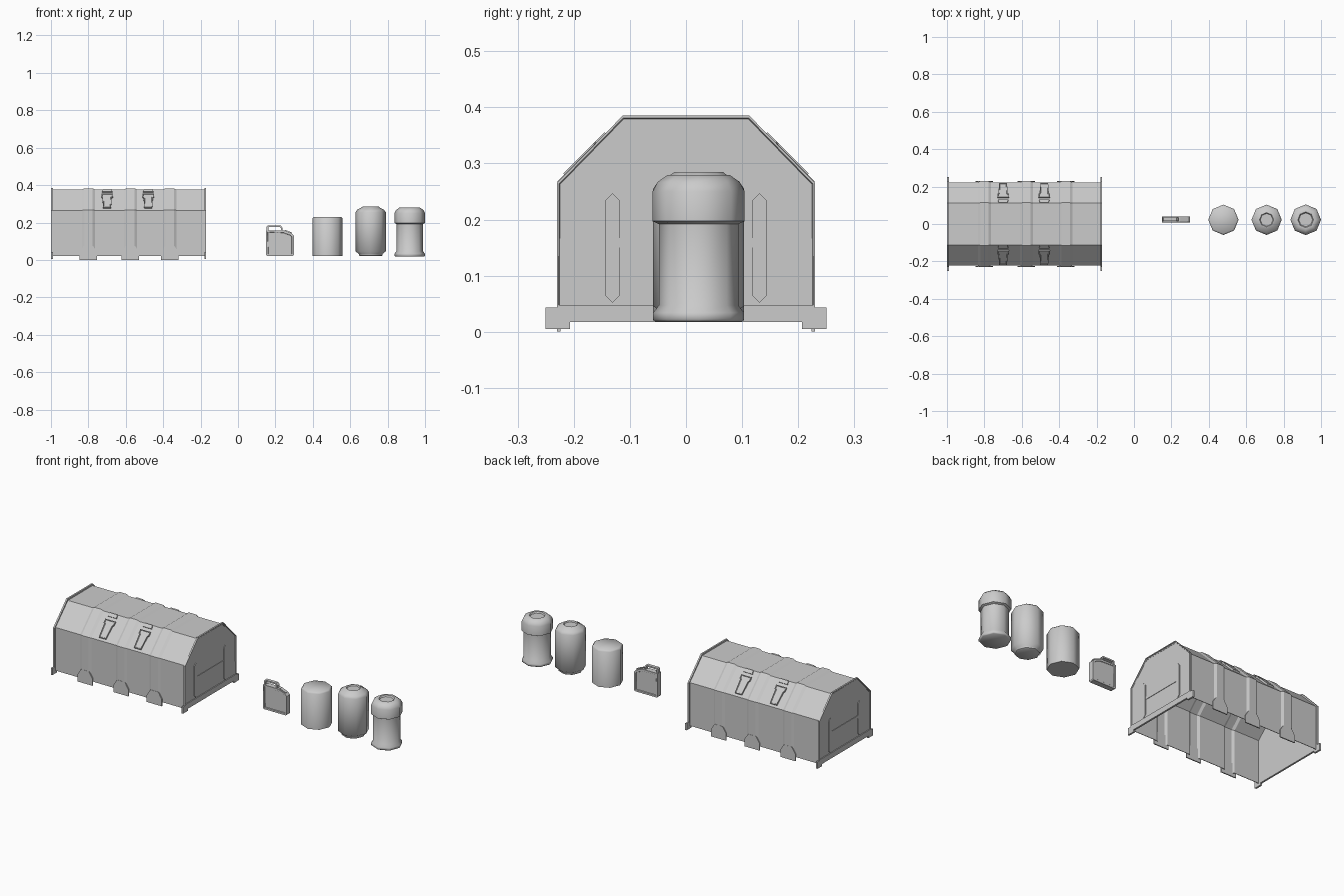
import bpy, bmesh, math
from mathutils import Matrix, Vector

if "Cube" in bpy.data.objects:
    bpy.data.objects.remove(bpy.data.objects["Cube"])

def finish(name, bm, smooth=None):
    bmesh.ops.remove_doubles(bm, verts=bm.verts, dist=1e-5)
    bmesh.ops.recalc_face_normals(bm, faces=bm.faces)
    me = bpy.data.meshes.new(name)
    bm.to_mesh(me)
    bm.free()
    ob = bpy.data.objects.new(name, me)
    bpy.context.collection.objects.link(ob)
    if smooth:
        me.shade_smooth()
        me.set_sharp_from_angle(angle=math.radians(smooth))
    return ob

def frame(origin, xa, ya):
    xa, ya = Vector(xa).normalized(), Vector(ya).normalized()
    m = Matrix((xa, ya, xa.cross(ya))).transposed().to_4x4()
    return Matrix.Translation(origin) @ m

def prism(name, pts, depth, mat, inset=0, sink=0, both=False, bevel=0):
    """Outline in the local XY plane, extruded along local Z, optional sunken panel."""
    bm = bmesh.new()
    lo = [bm.verts.new((x, y, 0)) for x, y in pts]
    hi = [bm.verts.new((x, y, depth)) for x, y in pts]
    caps = [bm.faces.new(hi), bm.faces.new(lo[::-1])]
    n = len(pts)
    for i in range(n):
        bm.faces.new((lo[i], lo[(i + 1) % n], hi[(i + 1) % n], hi[i]))
    bmesh.ops.recalc_face_normals(bm, faces=bm.faces)
    if inset:
        for f in caps if both else caps[:1]:
            bmesh.ops.inset_region(bm, faces=[f], thickness=inset)
            bmesh.ops.inset_region(bm, faces=[f], thickness=0.002, depth=-sink)
    bm.transform(mat)
    ob = finish(name, bm)
    if bevel:
        mod = ob.modifiers.new("bevel", 'BEVEL')
        mod.width, mod.segments = bevel, 1
    return ob

def rect(x0, x1, y0, y1):
    return [(x0, y0), (x1, y0), (x1, y1), (x0, y1)]

def mirrored(pts):
    return pts + [(-x, y) for x, y in reversed(pts)]

X0, X1 = -1.0, -0.17
RIBS = (-0.80, -0.575, -0.365)
LATCHES = (-0.70, -0.48)

# Ribbed container shell, lofted through stations along x
stations = [(X0 + 0.004, 0)]
for c in RIBS:
    stations += [(c - 0.035, 0), (c - 0.022, 0.007), (c + 0.022, 0.007), (c + 0.035, 0)]
stations.append((X1 - 0.004, 0))
bm = bmesh.new()
rows = []
for x, o in stations:
    half = [(0.222 + o, 0.02), (0.222 + o, 0.265 + o * 0.4), (0.111 + o * 0.4, 0.376 + o)]
    rows.append([bm.verts.new((x, y, z)) for y, z in mirrored(half)])
for a, b in zip(rows, rows[1:]):
    for i in range(5):
        bm.faces.new((a[i], a[i + 1], b[i + 1], b[i]))
shell = finish("container_shell", bm)
# Orient outward before thickening
if max(shell.data.polygons, key=lambda p: p.center.z).normal.z < 0:
    shell.data.flip_normals()
mod = shell.modifiers.new("thickness", 'SOLIDIFY')
mod.thickness, mod.offset = 0.003, -1

# End walls with thin raised rim, sill beam, feet and pressed ribs
wall = mirrored([(0.23, 0.03), (0.23, 0.265), (0.113, 0.385)])
sill = mirrored([(0.207, 0.017), (0.207, 0.005), (0.25, 0.005), (0.25, 0.043),
                 (0.23, 0.043), (0.23, 0.048)])
slot = [(0.118, 0.065), (0.131, 0.052), (0.144, 0.065),
        (0.144, 0.234), (0.131, 0.247), (0.118, 0.234)]
for side, x, d in (("left", X0, -1), ("right", X1, 1)):
    m = frame((x - d * 0.01, 0, 0), (0, d, 0), (0, 0, 1))
    prism(side + "_end_wall", wall, 0.009, m, 0.004, 0.004)
    prism(side + "_end_sill", sill, 0.010, m)
    for s, tag in ((1, "a"), (-1, "b")):
        prism(f"{side}_end_rib_{tag}", [(s * u, v) for u, v in slot], 0.0085, m)
    prism(side + "_end_bar", rect(-0.118, 0.118, 0.15, 0.167), 0.0075, m)

# Flared rib feet and slope latches on both long sides
foot = [(-0.047, 0), (0.047, 0), (0.047, 0.04), (0.025, 0.075), (-0.025, 0.075), (-0.047, 0.04)]
latch = [(-0.021, 0.014), (0.021, 0.014), (0.025, 0.09), (0.031, 0.095),
         (0.031, 0.118), (-0.031, 0.118), (-0.031, 0.095), (-0.025, 0.09)]
catch = [(-0.028, 0.136), (0.028, 0.136), (0.022, 0.157), (-0.022, 0.157)]
for d, side in ((1, "front"), (-1, "back")):
    for i, c in enumerate(RIBS):
        prism(f"{side}_foot_{i}", foot, 0.006,
              frame((c, -d * 0.224, 0), (d, 0, 0), (0, 0, 1)))
    for i, c in enumerate(LATCHES):
        m = frame((c, -d * 0.222, 0.265), (d, 0, 0), (0, d, 1))
        prism(f"{side}_latch_{i}", latch, 0.010, m, 0.005, 0.003)
        prism(f"{side}_catch_{i}", catch, 0.006, m)

# Fuel can: body with sunken panels, loop handle and cap
m = frame((0, 0.04, 0), (1, 0, 0), (0, 0, 1))
can = [(0.15, 0.026), (0.156, 0.02), (0.293, 0.02), (0.299, 0.026), (0.299, 0.13),
       (0.286, 0.143), (0.245, 0.158), (0.15, 0.158)]
prism("can_body", can, 0.031, m, 0.012, 0.004, both=True, bevel=0.003)
m = frame((0, 0.034, 0), (1, 0, 0), (0, 0, 1))
grip = [(0.153, 0.155), (0.153, 0.178), (0.158, 0.184), (0.228, 0.184), (0.238, 0.172),
        (0.238, 0.155), (0.229, 0.155), (0.229, 0.17), (0.224, 0.176), (0.162, 0.176),
        (0.162, 0.155)]
prism("can_handle", grip, 0.019, m)
prism("can_cap", [(0.248, 0.145), (0.284, 0.135), (0.289, 0.146), (0.252, 0.161)], 0.019, m)

# Eight-sided barrels and canisters
def barrel(name, x, profile):
    bm = bmesh.new()
    rings = []
    for r, z in profile:
        rings.append([bm.verts.new((x + r * math.cos(a * math.pi / 4),
                                    0.0225 + r * math.sin(a * math.pi / 4), z)) for a in range(8)])
    for a, b in zip(rings, rings[1:]):
        for i in range(8):
            j = (i + 1) % 8
            bm.faces.new((a[i], a[j], b[j], b[i]))
    bm.faces.new(rings[0][::-1])
    bm.faces.new(rings[-1])
    finish(name, bm, 50)

barrel("plain_drum", 0.478, [(0.081, 0.02), (0.081, 0.222), (0.073, 0.23)])
barrel("round_canister", 0.709,
       [(0.056, 0.02), (0.063, 0.024), (0.063, 0.032), (0.081, 0.046), (0.081, 0.255),
        (0.072, 0.268), (0.052, 0.278), (0.043, 0.285), (0.038, 0.285), (0.034, 0.279)])
barrel("capped_canister", 0.918,
       [(0.077, 0.018), (0.081, 0.022), (0.081, 0.034), (0.071, 0.047), (0.071, 0.192),
        (0.082, 0.197), (0.082, 0.25), (0.073, 0.267), (0.056, 0.279), (0.042, 0.279),
        (0.037, 0.272)])
